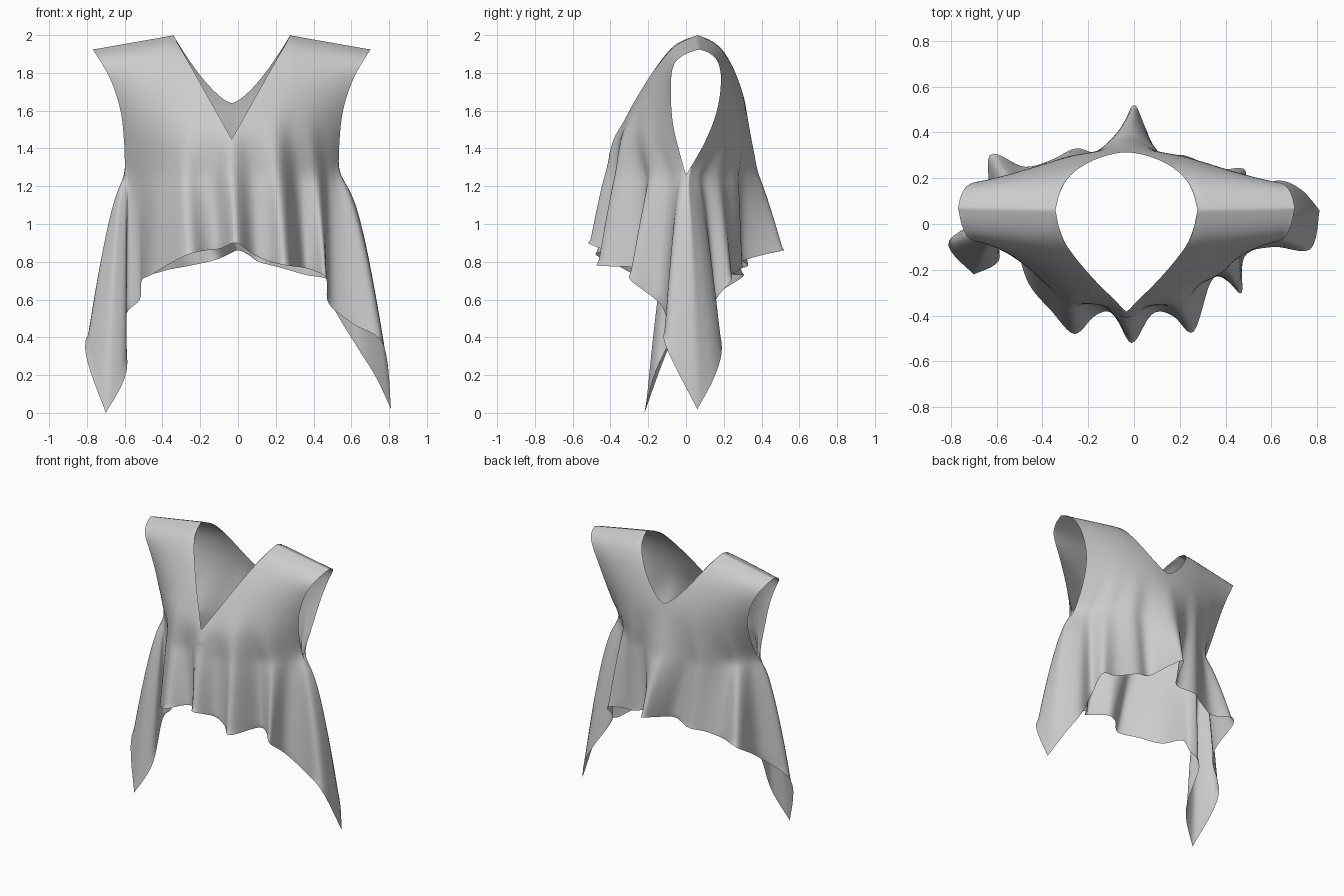
import bpy, bmesh, math
from mathutils import Vector

if "Cube" in bpy.data.objects:
    bpy.data.objects.remove(bpy.data.objects["Cube"])

# Hem of each panel, from right side tip across to left side tip
FRONT_HEM = [(.81, .06, .02), (.77, -.11, .36), (.61, -.10, .47), (.48, -.14, .58),
             (.47, -.30, .71), (.41, -.25, .75), (.34, -.24, .77), (.26, -.47, .78),
             (.17, -.40, .80), (.08, -.39, .84), (-.01, -.52, .90), (-.09, -.39, .87),
             (-.17, -.40, .86), (-.26, -.48, .84), (-.36, -.38, .79), (-.46, -.26, .73),
             (-.51, -.10, .70), (-.52, -.04, .60), (-.60, -.03, .50), (-.59, -.16, .22),
             (-.70, -.22, .0)]
BACK_HEM = [(.81, .06, .02), (.73, .15, .19), (.63, .19, .35), (.50, .15, .57),
            (.48, .24, .70), (.36, .24, .73), (.22, .30, .77), (.11, .29, .80),
            (.05, .42, .84), (0, .52, .86), (-.05, .42, .84), (-.12, .30, .81),
            (-.25, .33, .78), (-.36, .28, .76), (-.48, .25, .73), (-.63, .30, .72),
            (-.64, .06, .56), (-.81, -.08, .37), (-.70, -.22, .0)]

# Profiles over height fraction h (0 = armhole bottom, 1 = shoulder ridge)
HALF_WIDTH = [(0, .565), (.25, .57), (.5, .59), (.75, .645), (1, .735)]
FRONT_MID = [(0, -.39), (.25, -.37), (.4, -.325), (.65, -.225), (.85, -.12), (.95, -.04), (1, .06)]
FRONT_ARM = [(0, 0), (.15, -.03), (.4, -.07), (.7, -.08), (.88, -.06), (.96, 0), (1, .07)]
BACK_MID = [(0, .34), (.3, .33), (.5, .315), (.7, .275), (.85, .22), (.95, .15), (1, .06)]
BACK_ARM = [(0, 0), (.25, .10), (.5, .165), (.75, .185), (.9, .165), (.97, .12), (1, .07)]

CHEST_Z, CX, NECK_S, NECK_X = 1.26, -.033, .4, .31
COLS, LOW, UP = 120, 28, 28


def catmull(pts, t):
    """Point on a smooth curve through pts, t in 0..1."""
    f = t * (len(pts) - 1)
    i = min(int(f), len(pts) - 2)
    f -= i
    a, b, c, d = (Vector(pts[min(max(i + k, 0), len(pts) - 1)]) for k in (-1, 0, 1, 2))
    return .5 * (2 * b + (c - a) * f + (2 * a - 5 * b + 4 * c - d) * f * f
                 + (3 * b - a - 3 * c + d) * f ** 3)


def profile(table, h):
    """Smooth interpolation of a (height, value) table."""
    h = min(max(h, 0), 1)
    n = len(table)
    slope = lambda i, j: (table[j][1] - table[i][1]) / (table[j][0] - table[i][0])
    for i in range(n - 1):
        (x0, y0), (x1, y1) = table[i], table[i + 1]
        if h <= x1:
            w = x1 - x0
            t = (h - x0) / w
            m0 = slope(max(i - 1, 0), i + 1) * w
            m1 = slope(i, min(i + 2, n - 1)) * w
            return ((2 * t**3 - 3 * t**2 + 1) * y0 + (t**3 - 2 * t**2 + t) * m0
                    + (3 * t**2 - 2 * t**3) * y1 + (t**3 - t**2) * m1)


def shoulder_z(x):
    return 2.0 - .075 * max(0, (abs(x) - NECK_X) / (.735 - NECK_X))


def upper_point(s, w, front):
    """Point on the bodice between chest line (w=0) and top edge (w=1)."""
    a = abs(s)
    if a < NECK_S:
        xt = NECK_X * a / NECK_S
        q = xt / NECK_X
        ht = (.19 + .55 * q) / .74 if front else (.38 + .36 * q ** 1.45) / .74
    else:
        xt = NECK_X + (.735 - NECK_X) * (a - NECK_S) / (1 - NECK_S)
        ht = 1
    ease = math.sin(w * math.pi / 2)
    h = ht * ease
    f = math.sin(a * math.pi / 2) * (1 - ease) + xt / profile(HALF_WIDTH, ht) * ease
    x = f * profile(HALF_WIDTH, h)
    mid, arm = (FRONT_MID, FRONT_ARM) if front else (BACK_MID, BACK_ARM)
    k = f ** 2.2
    y = profile(mid, h) * (1 - k) + profile(arm, h) * k
    z = CHEST_Z + h * (shoulder_z(x) - CHEST_Z)
    return Vector((CX + math.copysign(x, s), y, z))


def fold_depth(hem, t):
    """How far the hem folds in or out of its local average, faded at the sides."""
    near = [catmull(hem, min(max(t + d * .02, 0), 1)).y for d in range(-5, 6)]
    fade = max(0, 1 - abs(2 * t - 1) ** 3 * 2)
    return (catmull(hem, t).y - sum(near) / len(near)) * fade


def add_panel(bm, hem, front):
    grid = []
    for c in range(COLS + 1):
        t_hem = c / COLS
        s = 1 - 2 * t_hem
        low = catmull(hem, t_hem)
        fold = .45 * fold_depth(hem, t_hem)
        top = upper_point(s, 0, front)
        top.y += fold
        power = .88 - .36 * abs(s) ** 3
        col = []
        # Draped skirt, folds growing towards the hem
        for r in range(LOW):
            t = 1 - r / LOW
            p = top.lerp(low, t ** power)
            p.z = top.z + (low.z - top.z) * t
            col.append(bm.verts.new(p))
        # Bodice up to neckline and shoulder, folds fading out
        for r in range(UP + 1):
            p = upper_point(s, r / UP, front)
            p.y += fold * max(0, 1 - (p.z - CHEST_Z) / .35) ** 1.5
            col.append(bm.verts.new(p))
        grid.append(col)
    for a, b in zip(grid, grid[1:]):
        for r in range(LOW + UP):
            q = (a[r], a[r + 1], b[r + 1], b[r])
            bm.faces.new(q if not front else q[::-1])


# Front and back panels welded at the sides and shoulders
bm = bmesh.new()
add_panel(bm, FRONT_HEM, True)
add_panel(bm, BACK_HEM, False)
bmesh.ops.remove_doubles(bm, verts=bm.verts[:], dist=.0005)

# Relax the cloth, keeping neckline, armholes, hem and the V point fixed
inner = [v for v in bm.verts if not v.is_boundary
         and not (abs(v.co.x - CX) < .12 and v.co.z > 1.36)]
for _ in range(6):
    bmesh.ops.smooth_vert(bm, verts=inner, factor=.5,
                          use_axis_x=True, use_axis_y=True, use_axis_z=True)
bmesh.ops.recalc_face_normals(bm, faces=bm.faces[:])
for f in bm.faces:
    f.smooth = True
mesh = bpy.data.meshes.new("draped_top")
bm.to_mesh(mesh)
bm.free()
bpy.context.collection.objects.link(bpy.data.objects.new("draped_top", mesh))
